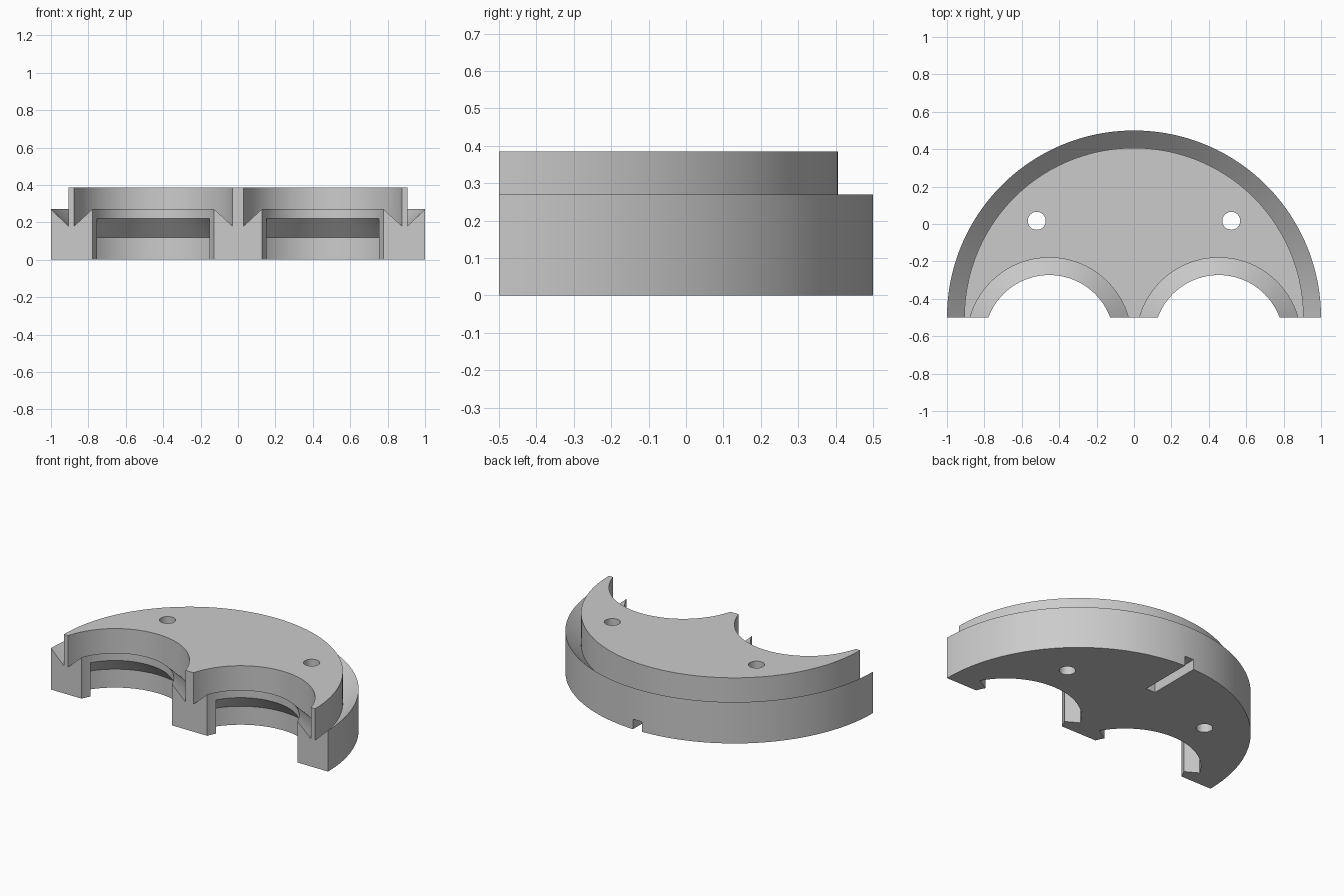
import bpy
import bmesh
from math import cos, sin, pi, radians

if "Cube" in bpy.data.objects:
    bpy.data.objects.remove(bpy.data.objects["Cube"], do_unlink=True)

grey = bpy.data.materials.new("plain grey")
grey.use_nodes = True
colour = (0.6, 0.6, 0.6, 1)
grey.diffuse_color = colour
grey.node_tree.nodes["Principled BSDF"].inputs["Base Color"].default_value = colour

FRONT = -0.5


def add_object(name, bm):
    bmesh.ops.recalc_face_normals(bm, faces=bm.faces)
    mesh = bpy.data.meshes.new(name)
    bm.to_mesh(mesh)
    bm.free()
    mesh.materials.append(grey)
    obj = bpy.data.objects.new(name, mesh)
    bpy.context.collection.objects.link(obj)
    return obj


def revolve(name, profile, centre, start=0.0, end=2 * pi, steps=96):
    """Turn a closed (radius, z) profile about a vertical axis."""
    full = end - start > 6.28
    bm = bmesh.new()
    rings = []
    for i in range(steps if full else steps + 1):
        a = start + (end - start) * i / steps
        rings.append([bm.verts.new((centre[0] + r * cos(a), centre[1] + r * sin(a), z))
                      for r, z in profile])
    n = len(profile)
    for i in range(steps):
        a, b = rings[i], rings[(i + 1) % len(rings)]
        for j in range(n):
            k = (j + 1) % n
            if profile[j][0] or profile[k][0]:
                bm.faces.new((a[j], a[k], b[k], b[j]))
    if not full:
        bm.faces.new(rings[0])
        bm.faces.new(rings[-1])
    bmesh.ops.remove_doubles(bm, verts=bm.verts, dist=1e-5)
    return add_object(name, bm)


# Half-round body with a raised deck and a sloped groove round it
body = revolve("half_round_body",
               [(0, 0), (1, 0), (1, 0.27), (0.907, 0.18), (0.907, 0.385), (0, 0.385)],
               (0, FRONT), 0, pi)

cutters = []
for side in (-1, 1):
    centre = (side * 0.453, -0.62)
    # Stepped round opening with a sloped groove
    cutters.append(revolve("opening_cutter",
                           [(0, -0.1), (0.347, -0.1), (0.347, 0.27), (0.44, 0.18),
                            (0.44, 0.5), (0, 0.5)], centre))
    # Undercut below the lip, stopping short of the front
    cutters.append(revolve("undercut_cutter",
                           [(0.3, -0.12), (0.44, -0.12), (0.44, 0.12),
                            (0.347, 0.22), (0.3, 0.22)],
                           centre, radians(30), radians(150), 48))
    # Screw hole
    cutters.append(revolve("screw_hole_cutter",
                           [(0, -0.1), (0.048, -0.1), (0.048, 0.5), (0, 0.5)],
                           (side * 0.52, 0.017), steps=32))

# Slot under the back edge
bm = bmesh.new()
bmesh.ops.create_cube(bm, size=1)
for v in bm.verts:
    v.co = (v.co.x * 0.066, 0.15 if v.co.y < 0 else 0.6, 0.065 if v.co.z > 0 else -0.1)
cutters.append(add_object("slot_cutter", bm))

# Cut everything out of the body
for cutter in cutters:
    cutter.hide_render = True
    mod = body.modifiers.new(cutter.name, "BOOLEAN")
    mod.operation = "DIFFERENCE"
    mod.solver = "EXACT"
    mod.object = cutter
graph = bpy.context.evaluated_depsgraph_get()
result = bpy.data.meshes.new_from_object(body.evaluated_get(graph))
body.modifiers.clear()
body.data = result
for cutter in cutters:
    bpy.data.objects.remove(cutter, do_unlink=True)

# Smooth curved walls, crisp edges
bpy.ops.object.select_all(action="DESELECT")
body.select_set(True)
bpy.context.view_layer.objects.active = body
bpy.ops.object.shade_smooth_by_angle(angle=radians(25))
